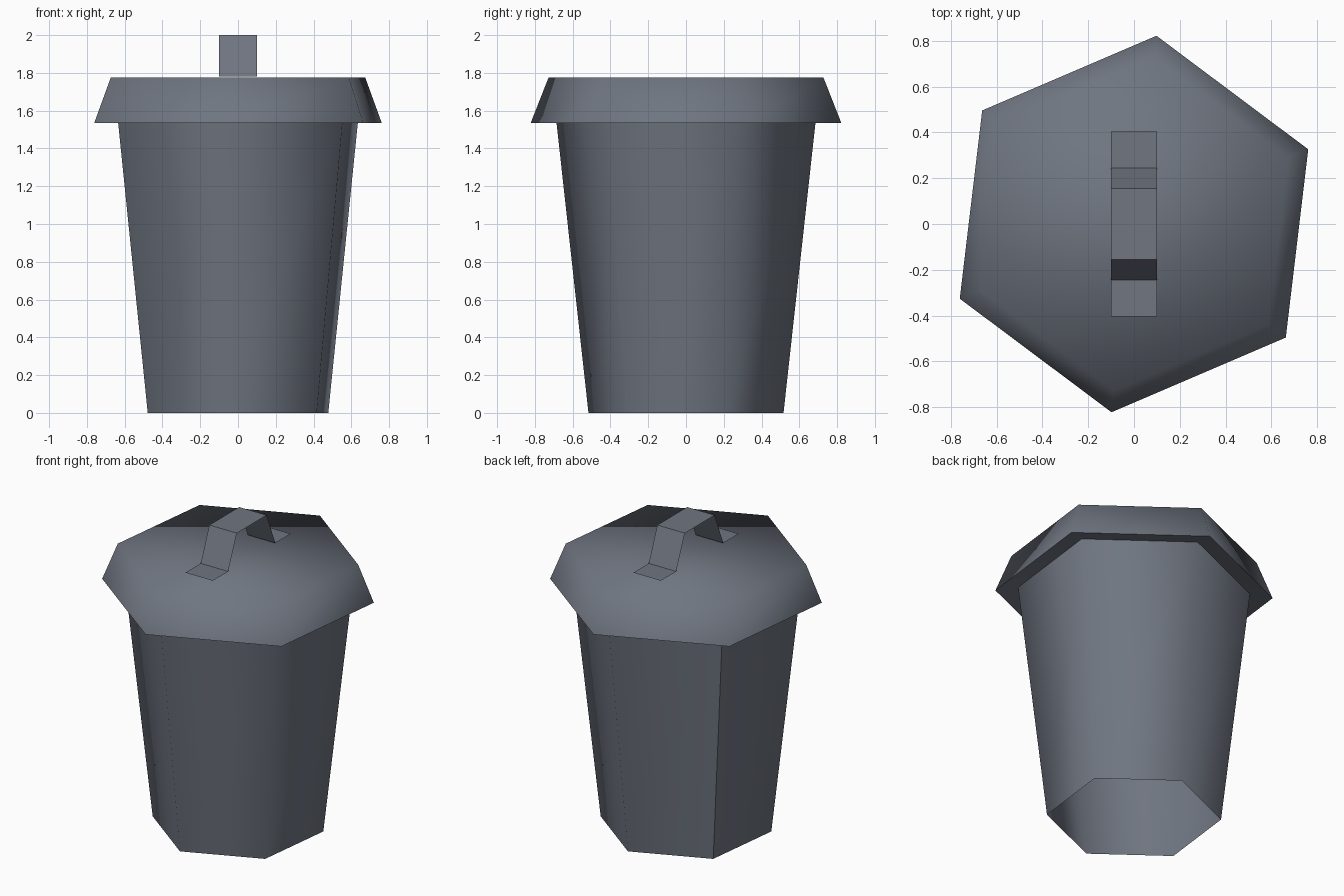
import bpy, bmesh, math

if "Cube" in bpy.data.objects:
    bpy.data.objects.remove(bpy.data.objects["Cube"])

SIDES = 6
TURN = math.radians(23.2)

metal = bpy.data.materials.new("dark grey metal")
metal.diffuse_color = (0.16, 0.18, 0.22, 1)
metal.use_nodes = True
metal.node_tree.nodes["Principled BSDF"].inputs["Base Color"].default_value = metal.diffuse_color


def ring(bm, radius, z):
    return [bm.verts.new((radius * math.cos(TURN + i * math.tau / SIDES),
                          radius * math.sin(TURN + i * math.tau / SIDES), z))
            for i in range(SIDES)]


def bridge(bm, low, high):
    for i in range(SIDES):
        j = (i + 1) % SIDES
        bm.faces.new((low[i], low[j], high[j], high[i]))


def finish(bm, name, smooth):
    for f in bm.faces:
        f.smooth = smooth
    mesh = bpy.data.meshes.new(name)
    bm.to_mesh(mesh)
    bm.free()
    mesh.materials.append(metal)
    obj = bpy.data.objects.new(name, mesh)
    bpy.context.collection.objects.link(obj)
    return obj


# Tapered hexagonal bin wall, open below, with one hard seam
bm = bmesh.new()
low, high = ring(bm, 0.52, 0), ring(bm, 0.693, 1.56)
bridge(bm, low, high)
bm.edges.get((low[2], high[2])).smooth = False
finish(bm, "bin_body", True)

# Lid: sloping skirt and flat top blended smoothly, hard lower rim
bm = bmesh.new()
inner, rim, top = ring(bm, 0.693, 1.56), ring(bm, 0.828, 1.535), ring(bm, 0.733, 1.775)
bridge(bm, inner, rim)
bridge(bm, rim, top)
bm.faces.new(top)
for i in range(SIDES):
    bm.edges.get((rim[i], rim[(i + 1) % SIDES])).smooth = False
finish(bm, "lid", True)

# Handle: a thin bent strip
bm = bmesh.new()
profile = [(-0.405, 1.782), (-0.245, 1.782), (-0.155, 2.0),
           (0.155, 2.0), (0.245, 1.782), (0.405, 1.782)]
pairs = [(bm.verts.new((-0.1, y, z)), bm.verts.new((0.1, y, z))) for y, z in profile]
for a, b in zip(pairs, pairs[1:]):
    bm.faces.new((a[0], a[1], b[1], b[0]))
finish(bm, "lid_handle", False)
